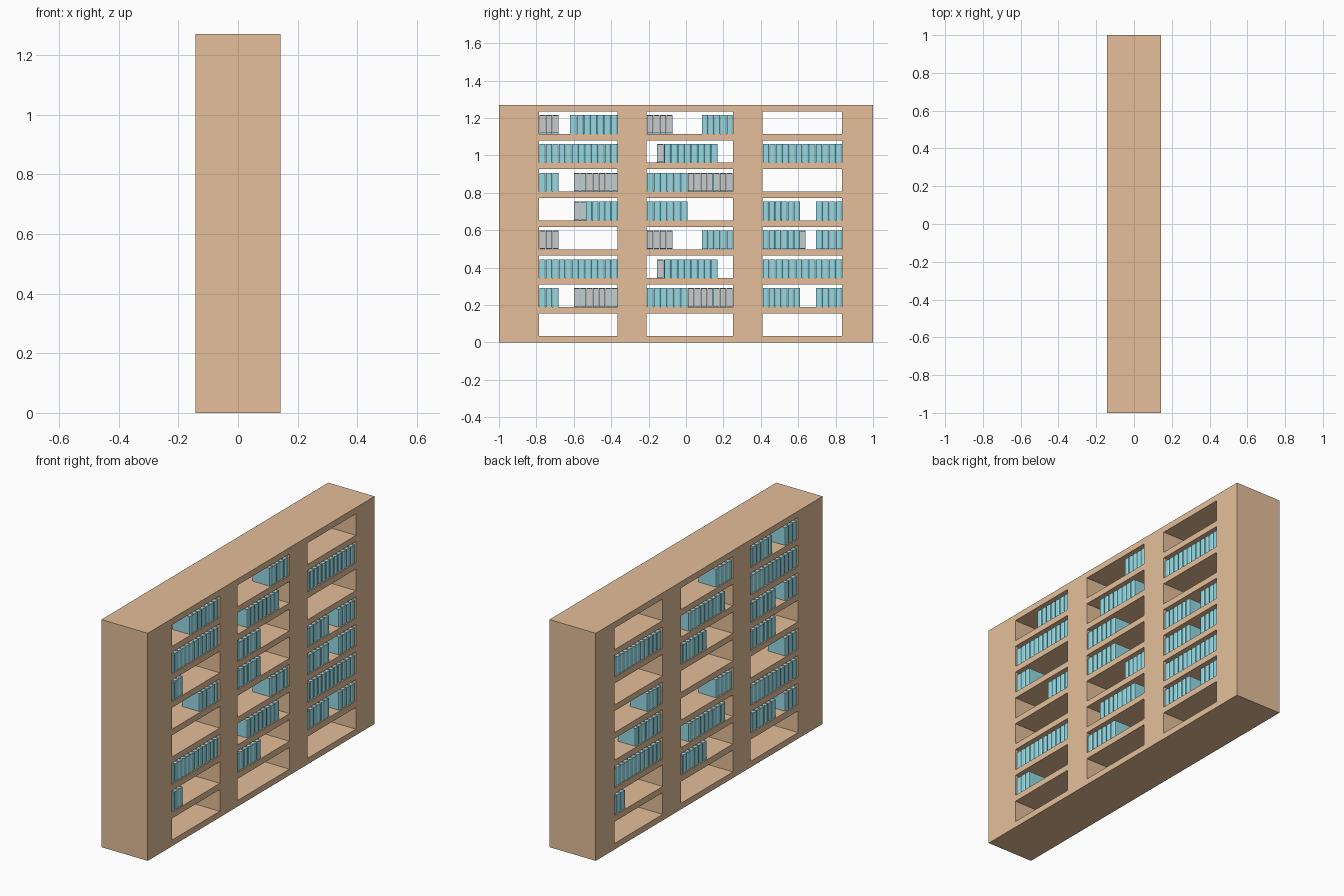
import bpy, bmesh

if "Cube" in bpy.data.objects:
    bpy.data.objects.remove(bpy.data.objects["Cube"])

D = 0.143                       # half depth of the bookcase
COLS = [(-0.785, -0.365), (-0.21, 0.25), (0.41, 0.835)]
ROWS = [(0.034, 0.155)] + [(0.19 + 0.1542 * i, 0.31 + 0.1542 * i) for i in range(7)]


def material(name, rgb):
    m = bpy.data.materials.new(name)
    m.diffuse_color = (*rgb, 1)
    m.use_nodes = True
    m.node_tree.nodes["Principled BSDF"].inputs["Base Color"].default_value = m.diffuse_color
    return m


def finish(bm, name, mat=None):
    bmesh.ops.remove_doubles(bm, verts=bm.verts, dist=1e-6)
    bmesh.ops.recalc_face_normals(bm, faces=bm.faces)
    me = bpy.data.meshes.new(name)
    bm.to_mesh(me)
    bm.free()
    ob = bpy.data.objects.new(name, me)
    bpy.context.collection.objects.link(ob)
    if mat:
        me.materials.append(mat)


def quad(bm, pts):
    bm.faces.new([bm.verts.new(p) for p in pts])


def prism(bm, profile, z0, z1):
    """Extrude an xy outline from z0 to z1."""
    low = [bm.verts.new((x, y, z0)) for x, y in profile]
    high = [bm.verts.new((x, y, z1)) for x, y in profile]
    bm.faces.new(low)
    bm.faces.new(high)
    n = len(profile)
    for i in range(n):
        j = (i + 1) % n
        bm.faces.new((low[i], low[j], high[j], high[i]))


wood = material("wood", (0.78, 0.52, 0.32))
cover = material("book_cover", (0.30, 0.70, 0.78))

# bookcase: solid slab with see-through compartments
ys = [-1] + [v for c in COLS for v in c] + [1]
zs = [0] + [v for r in ROWS for v in r] + [1.27]
bm = bmesh.new()
for i, (y0, y1) in enumerate(zip(ys, ys[1:])):
    for k, (z0, z1) in enumerate(zip(zs, zs[1:])):
        if i % 2 and k % 2:
            # compartment walls
            for a, b in (((y0, z0), (y1, z0)), ((y1, z0), (y1, z1)),
                         ((y1, z1), (y0, z1)), ((y0, z1), (y0, z0))):
                quad(bm, [(-D, *a), (D, *a), (D, *b), (-D, *b)])
        else:
            for x in (-D, D):
                quad(bm, [(x, y0, z0), (x, y1, z0), (x, y1, z1), (x, y0, z1)])
# outer ends, top and underside
for y in (-1, 1):
    for z0, z1 in zip(zs, zs[1:]):
        quad(bm, [(-D, y, z0), (D, y, z0), (D, y, z1), (-D, y, z1)])
for z in (0, 1.27):
    for y0, y1 in zip(ys, ys[1:]):
        quad(bm, [(-D, y0, z), (D, y0, z), (D, y1, z), (-D, y1, z)])
finish(bm, "bookcase_frame", wood)

# book runs (y start, y end) per shelf row, for each open side
A, B, C = COLS
END1 = (-0.785, -0.68)
HALF2 = (-0.21, 0.01)
PAIR3 = [(0.41, 0.61), (0.695, 0.835)]
RIGHT = {
    7: [(-0.62, -0.365), (0.085, 0.25)],
    6: [A, (-0.115, 0.17), C],
    5: [END1, HALF2],
    4: [(-0.535, -0.365), HALF2] + PAIR3,
    3: [(0.085, 0.25)] + PAIR3,
    2: [A, (-0.115, 0.17), C],
    1: [END1, HALF2] + PAIR3,
}
LEFT = {
    7: [END1, (-0.57, -0.365), (-0.21, -0.07)],
    6: [A, (-0.155, 0.17), C],
    5: [END1, (-0.6, -0.365), (0.01, 0.25)],
    4: [(-0.6, -0.365), (0.41, 0.535)],
    3: [END1, (-0.21, -0.07), (0.41, 0.64)],
    2: [A, (-0.155, 0.17), C],
    1: [END1, (-0.6, -0.365), (0.01, 0.25), (0.73, 0.835)],
}
T = 0.003                       # cover board thickness
for side, s, runs in (("right", 1, RIGHT), ("left", -1, LEFT)):
    covers, pages = bmesh.new(), bmesh.new()
    outer, inner = s * 0.138, s * 0.028
    for row, spans in runs.items():
        z = ROWS[row][0] + 0.0005
        for a, b in spans:
            n = round((b - a) / 0.035)
            step = (b - a) / n
            for i in range(n):
                y0, y1 = a + i * step + 0.001, a + (i + 1) * step - 0.001
                # wrapped cover: two boards and a slightly rounded spine
                prism(covers, [(inner, y0), (outer - s * 0.004, y0),
                               (outer, y0 + 0.007), (outer, y1 - 0.007),
                               (outer - s * 0.004, y1), (inner, y1),
                               (inner, y1 - T), (outer - s * 0.007, y1 - T),
                               (outer - s * 0.007, y0 + T), (inner, y0 + T)],
                      z, z + 0.1)
                # page block set in from the cover edges
                p0, p1 = inner + s * 0.004, outer - s * 0.0075
                prism(pages, [(p0, y0 + T + 2e-4), (p1, y0 + T + 2e-4),
                              (p1, y1 - T - 2e-4), (p0, y1 - T - 2e-4)],
                      z + 0.003, z + 0.097)
    finish(covers, f"book_covers_{side}", cover)
    finish(pages, f"book_pages_{side}")
